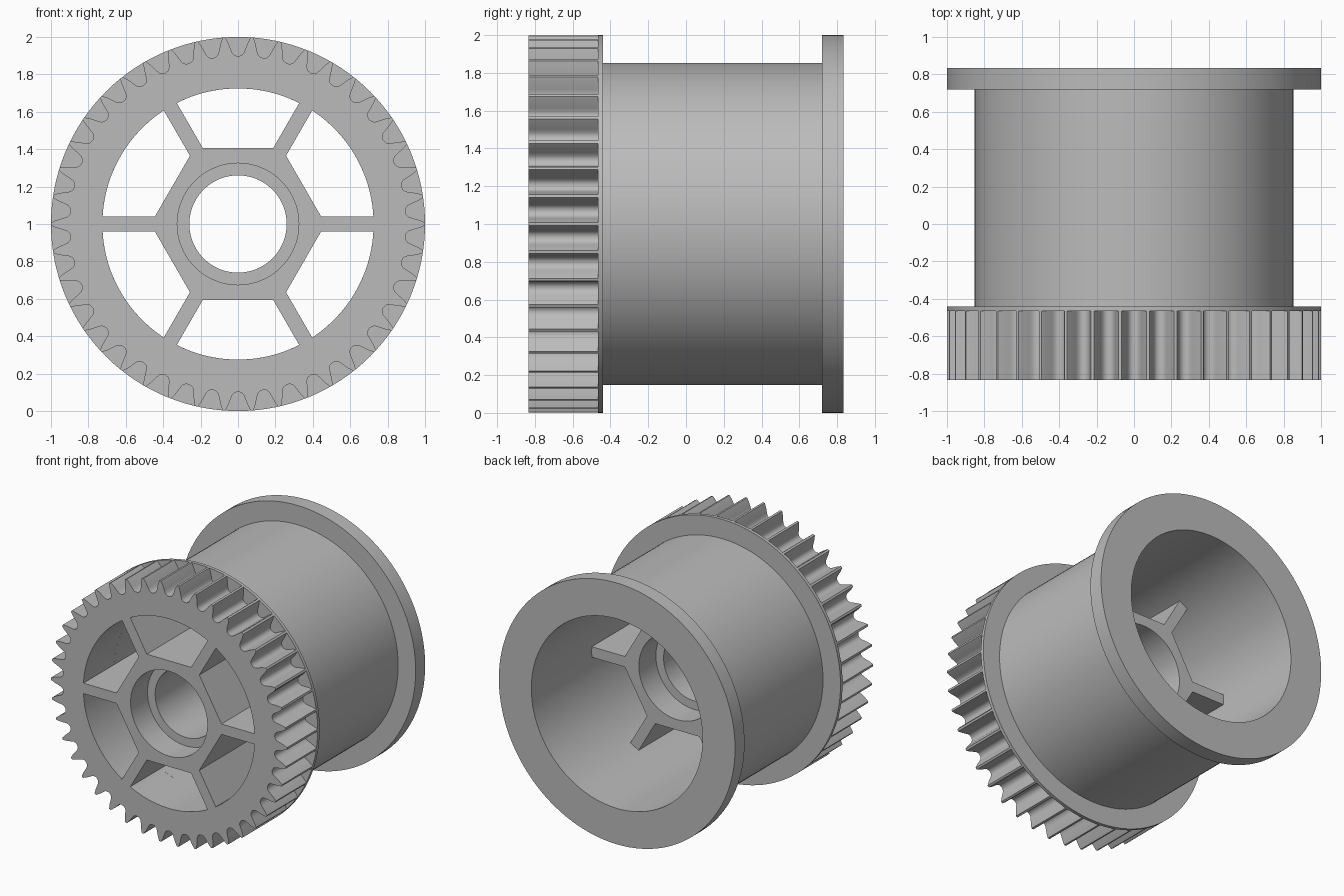
import bpy, bmesh
from math import sin, cos, pi, tau, radians

cube = bpy.data.objects.get("Cube")
if cube:
    bpy.data.objects.remove(cube, do_unlink=True)

grey = bpy.data.materials.new("plain_grey")
grey.use_nodes = True
colour = (0.5, 0.5, 0.5, 1)
grey.diffuse_color = colour
grey.node_tree.nodes["Principled BSDF"].inputs["Base Color"].default_value = colour

FRONT, BACK = -0.835, 0.835
GEAR_BACK, RIM_BACK, FLANGE_FRONT = -0.465, -0.44, 0.72
BORE, BARREL, RIM = 0.725, 0.852, 1.0
HUB_BACK = 0.105


def loft(name, loops):
    """Join loops of (angle, radius) at given y into a closed solid ring."""
    bm = bmesh.new()
    rings = [[bm.verts.new((r * cos(a), y, 1 + r * sin(a))) for a, r in pts]
             for pts, y in loops]
    n = len(rings[0])
    for ring, after in zip(rings, rings[1:] + rings[:1]):
        for i in range(n):
            j = (i + 1) % n
            bm.faces.new((ring[i], ring[j], after[j], after[i]))
    bmesh.ops.recalc_face_normals(bm, faces=bm.faces)
    mesh = bpy.data.meshes.new(name)
    bm.to_mesh(mesh)
    bm.free()
    mesh.materials.append(grey)
    ob = bpy.data.objects.new(name, mesh)
    bpy.context.collection.objects.link(ob)
    bpy.ops.object.select_all(action='DESELECT')
    ob.select_set(True)
    bpy.context.view_layer.objects.active = ob
    bpy.ops.object.shade_smooth_by_angle(angle=radians(30))
    return ob


def circle(r, angles):
    return [(a, r) for a in angles]


# Barrel with rear flange and thin rim behind the teeth
turn = [tau * i / 128 for i in range(128)]
loft("barrel", [(circle(r, turn), y) for r, y in (
    (BORE, GEAR_BACK), (RIM, GEAR_BACK), (RIM, RIM_BACK), (BARREL, RIM_BACK),
    (BARREL, FLANGE_FRONT), (RIM, FLANGE_FRONT), (RIM, BACK), (BORE, BACK))])

# Toothed ring: rounded gaps leave narrow tooth tips
TEETH = 42
half_gap = [(0, 0.897), (0.017, 0.901), (0.03, 0.913),
            (0.039, 0.935), (0.051, 0.968), (0.067, 1.0)]
gap = [(-w, r) for w, r in half_gap[:0:-1]] + half_gap
outline = [((i + 0.5) * tau / TEETH + w / r, r) for i in range(TEETH) for w, r in gap]
inner = circle(BORE, [a for a, r in outline])
loft("gear_ring", [(inner, FRONT), (outline, FRONT), (outline, GEAR_BACK), (inner, GEAR_BACK)])

# Hexagonal hub with a bearing seat at each end
steps = [tau * i / 96 for i in range(96)]
hexagon = [(a, 0.405 / cos(a % (pi / 3) - pi / 6)) for a in steps]
seat, lip = circle(0.325, steps), circle(0.26, steps)
loft("hub", [(hexagon, FRONT), (hexagon, HUB_BACK), (seat, HUB_BACK), (seat, -0.1),
             (lip, -0.1), (lip, -0.63), (seat, -0.63), (seat, FRONT)])

# Six spokes from the hub corners to the bore wall
for k in range(6):
    a = k * pi / 3
    start, end = 0.44, BORE + 0.004
    bpy.ops.mesh.primitive_cube_add(size=1)
    spoke = bpy.context.object
    spoke.name = f"spoke_{k + 1}"
    mid = (start + end) / 2
    spoke.location = (mid * cos(a), (FRONT + HUB_BACK) / 2, 1 + mid * sin(a))
    spoke.rotation_euler = (0, -a, 0)
    spoke.scale = (end - start, HUB_BACK - FRONT, 0.08)
    spoke.data.materials.append(grey)
